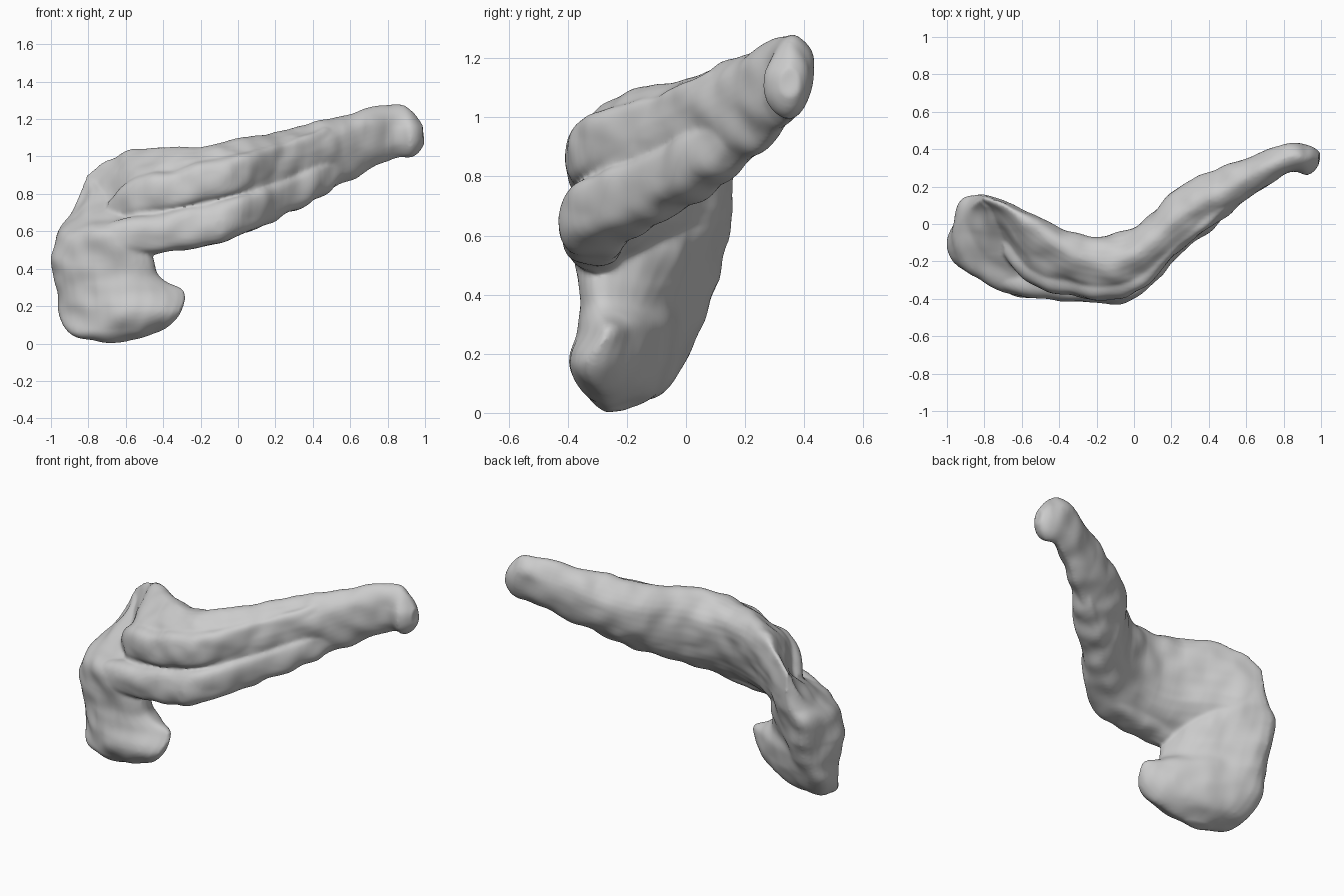
import bpy, bmesh, math
from mathutils import Vector


def catmull(p0, p1, p2, p3, t):
    return 0.5 * (2 * p1 + (p2 - p0) * t + (2 * p0 - 5 * p1 + 4 * p2 - p3) * t * t
                  + (3 * p1 - p0 - 3 * p2 + p3) * t ** 3)


def refine(pts, steps, closed):
    """Smooth curve through the points."""
    n, out = len(pts), []
    get = (lambda i: pts[i % n]) if closed else (lambda i: pts[max(0, min(n - 1, i))])
    for i in range(n if closed else n - 1):
        for s in range(steps):
            out.append(catmull(get(i - 1), get(i), get(i + 1), get(i + 2), s / steps))
    if not closed:
        out.append(pts[-1].copy())
    return out


def loft(target, rings):
    """Closed smooth skin through the given cross-sections."""
    columns = [refine(list(c), 6, False) for c in zip(*rings)]
    rows = [refine(list(r), 5, True) for r in zip(*columns)]
    bm = bmesh.new()
    vr = [[bm.verts.new(p) for p in row] for row in rows]
    n = len(vr[0])
    for a, b in zip(vr, vr[1:]):
        for i in range(n):
            j = (i + 1) % n
            bm.faces.new((a[i], a[j], b[j], b[i]))
    for row in (vr[0], vr[-1]):
        pole = bm.verts.new(sum((v.co for v in row), Vector()) / n)
        for i in range(n):
            bm.faces.new((row[i], row[(i + 1) % n], pole))
    bmesh.ops.recalc_face_normals(bm, faces=bm.faces)
    part = bpy.data.meshes.new("part")
    bm.to_mesh(part)
    bm.free()
    target.from_mesh(part)
    bpy.data.meshes.remove(part)


def pairs(v):
    return list(zip(v[0::2], v[1::2]))


def boxy(t):
    return math.copysign(abs(t) ** 0.75, t)


def tube(target, stations):
    """Rounded-box tube: x, y, z, half depth, half height per station."""
    angles = [k * math.tau / 12 for k in range(12)]
    loft(target, [[Vector((x, y + ry * boxy(math.cos(a)), z + rz * boxy(math.sin(a))))
                   for a in angles] for x, y, z, ry, rz in stations])


# Body and tail: x, then (y, z) of bottom, low front, high front, top, high back, low back
body = [
    (-.815, .11, .62, .08, .68, .10, .80, .135, .895, .16, .85, .155, .68),
    (-.70, -.10, .50, -.20, .60, -.03, .82, .085, .975, .12, .92, .085, .64),
    (-.55, -.27, .47, -.30, .58, -.27, .85, -.04, 1.03, .05, .96, -.01, .65),
    (-.35, -.31, .49, -.33, .62, -.34, .88, -.16, 1.045, -.04, .95, -.12, .65),
    (-.15, -.28, .525, -.33, .66, -.37, .92, -.21, 1.065, -.065, .95, -.12, .68),
    (.03, -.20, .59, -.29, .70, -.325, .95, -.15, 1.10, .0, .98, -.04, .72),
    (.20, -.06, .665, -.14, .77, -.18, 1.00, -.0, 1.13, .16, 1.02, .11, .80),
    (.40, .10, .77, .02, .86, -.02, 1.06, .13, 1.18, .275, 1.08, .235, .88),
    (.80, .33, .97, .26, 1.05, .27, 1.20, .35, 1.28, .42, 1.20, .40, 1.05),
    (.93, .34, 1.00, .265, 1.06, .275, 1.17, .35, 1.245, .415, 1.18, .40, 1.06),
    (.995, .35, 1.07, .32, 1.09, .32, 1.14, .35, 1.17, .38, 1.14, .38, 1.09),
]
# Head with hooked lower lobe: z, then (x, y) round the section
head = [
    (.006, -.75, -.23, -.73, -.26, -.68, -.27, -.60, -.26, -.62, -.23, -.70, -.21),
    (.06, -.91, -.16, -.86, -.26, -.64, -.345, -.42, -.29, -.54, -.17, -.80, -.08),
    (.17, -.965, -.09, -.90, -.22, -.62, -.385, -.31, -.34, -.43, -.16, -.85, .0),
    (.28, -.965, -.06, -.91, -.22, -.62, -.37, -.29, -.28, -.46, -.14, -.86, .05),
    (.36, -.98, -.07, -.92, -.22, -.63, -.35, -.43, -.29, -.53, -.12, -.87, .08),
    (.45, -.995, -.09, -.93, -.23, -.65, -.36, -.46, -.31, -.56, -.07, -.88, .11),
    (.60, -.965, -.03, -.87, -.24, -.66, -.36, -.47, -.29, -.60, .0, -.88, .145),
    (.68, -.905, .06, -.86, -.06, -.75, -.20, -.60, -.24, -.64, .03, -.83, .16),
    (.77, -.86, .11, -.84, .06, -.77, -.04, -.68, -.06, -.68, .07, -.80, .155),
    (.87, -.825, .13, -.815, .11, -.79, .09, -.76, .09, -.75, .12, -.80, .15),
]
# Front lobes below and above the long crease
lower_lobe = [
    (-.77, -.24, .55, .03, .04),
    (-.68, -.28, .56, .08, .085),
    (-.40, -.305, .595, .10, .11),
    (-.15, -.31, .64, .11, .12),
    (.02, -.27, .69, .12, .11),
    (.25, -.055, .785, .11, .10),
    (.46, .11, .885, .10, .09),
    (.58, .21, .95, .05, .05),
]
upper_lobe = [
    (-.70, -.12, .70, .05, .06),
    (-.55, -.24, .785, .08, .10),
    (-.36, -.285, .82, .10, .11),
    (-.15, -.305, .87, .10, .115),
    (.02, -.26, .91, .105, .11),
    (.25, -.04, .985, .10, .10),
    (.46, .12, 1.07, .09, .09),
    (.58, .22, 1.10, .05, .05),
]

skin = bpy.data.meshes.new("pancreas")
bm = bmesh.new()
loft(bm, [[Vector((r[0], y, z)) for y, z in pairs(r[1:])] for r in body])
loft(bm, [[Vector((x, y, r[0])) for x, y in pairs(r[1:])] for r in head])
tube(bm, lower_lobe)
tube(bm, upper_lobe)
bm.to_mesh(skin)
bm.free()
organ = bpy.data.objects.new("pancreas", skin)
bpy.context.collection.objects.link(organ)

# Fuse the parts into one skin, soften, then add the lumpy surface
fuse = organ.modifiers.new("fuse", 'REMESH')
fuse.mode = 'VOXEL'
fuse.voxel_size = 0.01
fuse.use_smooth_shade = True
soften = organ.modifiers.new("soften", 'SMOOTH')
soften.factor = 0.5
soften.iterations = 5
lumps = bpy.data.textures.new("lumps", 'CLOUDS')
lumps.noise_scale = 0.12
lumps.noise_depth = 0
bumpy = organ.modifiers.new("bumpy", 'DISPLACE')
bumpy.texture = lumps
bumpy.texture_coords = 'LOCAL'
bumpy.strength = 0.022
bumpy.mid_level = 0.5
